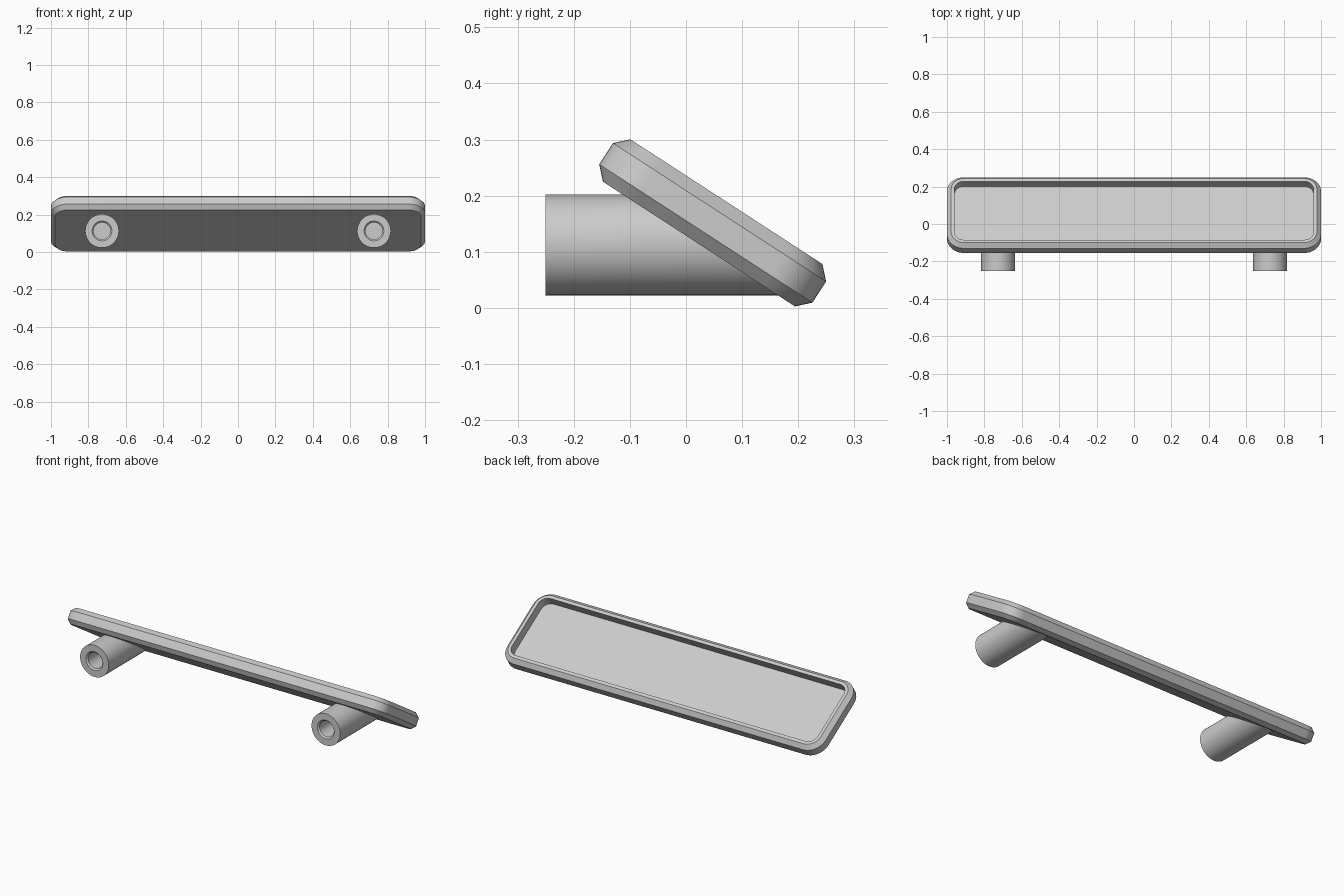
import bpy, bmesh, math
from mathutils import Vector, Matrix

cube = bpy.data.objects.get("Cube")
if cube:
    bpy.data.objects.remove(cube, do_unlink=True)

grey = bpy.data.materials.new("light_grey")
grey.use_nodes = True
colour = (0.6, 0.6, 0.6, 1)
grey.diffuse_color = colour
grey.node_tree.nodes["Principled BSDF"].inputs["Base Color"].default_value = colour

TILT = math.radians(-33)
PLATE = Matrix.Translation((0, 0.0475, 0.1515)) @ Matrix.Rotation(TILT, 4, "X")


def loft(name, rings):
    """Skin a list of equal-length rings and cap both ends."""
    bm = bmesh.new()
    loops = [[bm.verts.new(p) for p in ring] for ring in rings]
    for a, b in zip(loops, loops[1:]):
        for i in range(len(a)):
            j = (i + 1) % len(a)
            bm.faces.new((a[i], a[j], b[j], b[i]))
    bm.faces.new(loops[0][::-1])
    bm.faces.new(loops[-1])
    bmesh.ops.recalc_face_normals(bm, faces=bm.faces)
    mesh = bpy.data.meshes.new(name)
    bm.to_mesh(mesh)
    bm.free()
    mesh.materials.append(grey)
    obj = bpy.data.objects.new(name, mesh)
    bpy.context.collection.objects.link(obj)
    bpy.ops.object.select_all(action="DESELECT")
    obj.select_set(True)
    bpy.context.view_layer.objects.active = obj
    bpy.ops.object.shade_smooth_by_angle(angle=math.radians(25))
    return obj


def rounded_rect(inset, height, steps=10):
    """Rounded rectangle ring, offset inward from the plate outline."""
    radius = 0.09 - inset
    cx, cy = 1 - 0.09, 0.2265 - 0.09
    ring = []
    for q, (sx, sy) in enumerate(((1, 1), (-1, 1), (-1, -1), (1, -1))):
        for k in range(steps + 1):
            a = (q + k / steps) * math.pi / 2
            ring.append((sx * cx + radius * math.cos(a),
                         sy * cy + radius * math.sin(a), height))
    return ring


# Tilted tray: chamfered rim around a sunken floor
tray = loft("tray", [rounded_rect(inset, h) for inset, h in (
    (0.0225, -0.045), (0, -0.0225), (0, 0.0225),
    (0.0225, 0.045), (0.04, 0.045), (0.04, -0.005))])
tray.matrix_world = PLATE


def circle(x, radius, y=None, sides=48):
    """Ring facing the front; without y it lies on a plane inside the tray."""
    normal = PLATE.to_3x3() @ Vector((0, 0, 1))
    point = PLATE @ Vector((0, 0, -0.03))
    ring = []
    for k in range(sides):
        a = 2 * math.pi * k / sides
        px, pz = x + radius * math.cos(a), 0.1125 + radius * math.sin(a)
        py = y if y is not None else point.y - (pz - point.z) * normal.z / normal.y
        ring.append((px, py, pz))
    return ring


# Mounting posts: slanted inner end, countersunk blind hole in front
for side, x in (("left", 0.727), ("right", -0.727)):
    loft(side + "_post", [
        circle(x, 0.09), circle(x, 0.09, -0.25), circle(x, 0.053, -0.25),
        circle(x, 0.045, -0.242), circle(x, 0.045, -0.08)])
